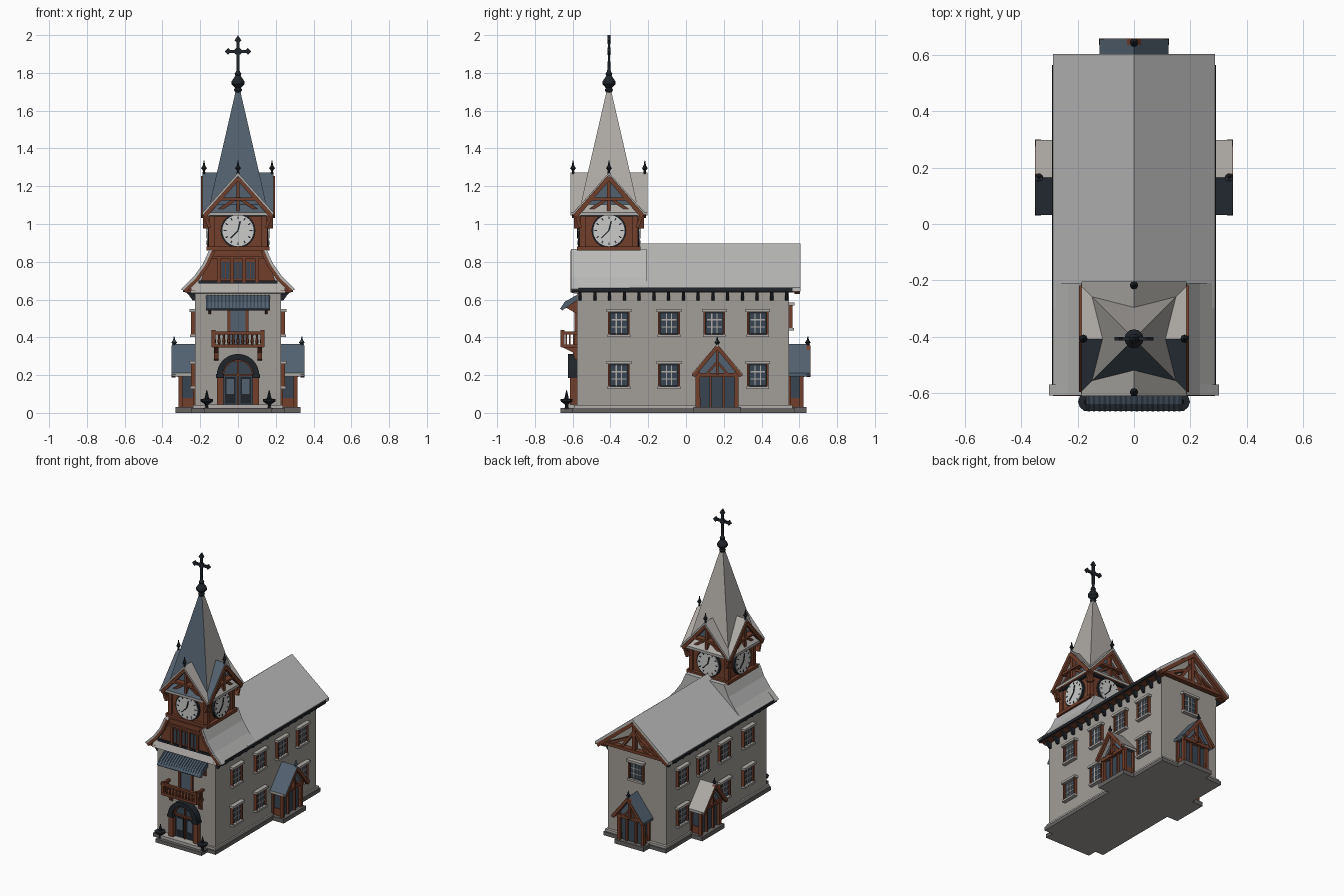
import bpy, bmesh, math
from mathutils import Matrix, Vector

if "Cube" in bpy.data.objects:
    bpy.data.objects.remove(bpy.data.objects["Cube"])

COL = {"plaster_grey": (.36, .34, .31), "roof_grey": (.49, .49, .485), "slate_blue": (.085, .12, .16),
       "timber_brown": (.17, .05, .025), "iron_black": (.014, .018, .023), "glass_blue": (.04, .06, .085),
       "weathered_grey": (.43, .41, .385), "clock_white": (.6, .6, .59), "stone_dark": (.13, .125, .12)}
MATS = {}
for n, c in COL.items():
    MATS[n] = bpy.data.materials.new(n)
    MATS[n].diffuse_color = (*c, 1)
NAMES = list(COL)
PL, RG, SL, TB, IR, GL, TR, CW, ST = NAMES

def T(x, y, z): return Matrix.Translation((x, y, z))
def R(deg, ax='Z'): return Matrix.Rotation(math.radians(deg), 4, ax)
FLIP = Matrix.Scale(-1, 4, (1, 0, 0))
ALONG_X = R(90)                      # local x -> world y, local -y -> world +x
def side(s): return (FLIP if s < 0 else Matrix()) @ R(90)
def mirror(half): return half + [(-x, z) for x, z in reversed(half) if x != 0]

class Part:
    """Collects solids in one mesh; self.m is the local frame (-y faces outward)."""
    def __init__(self): self.bm, self.m = bmesh.new(), Matrix()
    def prism(self, prof, y0, y1, mat):
        a, b = [[self.bm.verts.new(self.m @ Vector((x, y, z))) for x, z in prof] for y in (y0, y1)]
        n = len(prof)
        fs = [self.bm.faces.new(a), self.bm.faces.new(b[::-1])]
        fs += [self.bm.faces.new((a[i], b[i], b[(i + 1) % n], a[(i + 1) % n])) for i in range(n)]
        for f in fs: f.material_index = NAMES.index(mat)
    def box(self, x0, x1, y0, y1, z0, z1, mat):
        self.prism([(x0, z0), (x1, z0), (x1, z1), (x0, z1)], y0, y1, mat)
    def beam(self, p, q, w, y0, y1, mat):
        d = Vector((q[0] - p[0], q[1] - p[1])).normalized() * w / 2
        self.prism([(p[0] - d.y, p[1] + d.x), (q[0] - d.y, q[1] + d.x),
                    (q[0] + d.y, q[1] - d.x), (p[0] + d.y, p[1] - d.x)], y0, y1, mat)
    def gable_roof(self, hw, z0, z1, y0, y1, t, mat):
        self.prism([(-hw, z0), (0, z1), (hw, z0), (hw, z0 - t), (0, z1 - t), (-hw, z0 - t)], y0, y1, mat)
    def lathe(self, prof, at, mat, n=10, turn=0):
        """Turned shape from (radius, z) points."""
        rings = []
        for r, z in prof:
            rings.append([self.bm.verts.new(self.m @ Vector((at[0] + r * math.cos(a), at[1] + r * math.sin(a), z)))
                          for a in (2 * math.pi * i / n + math.radians(turn) for i in range(n))])
        fs = [self.bm.faces.new(rings[0]), self.bm.faces.new(rings[-1])]
        for a, b in zip(rings, rings[1:]):
            fs += [self.bm.faces.new((a[i], a[(i + 1) % n], b[(i + 1) % n], b[i])) for i in range(n)]
        for f in fs: f.material_index = NAMES.index(mat)
    def done(self, name, front_slate=False):
        bmesh.ops.recalc_face_normals(self.bm, faces=self.bm.faces)
        self.bm.normal_update()
        for f in self.bm.faces:
            if front_slate and f.normal.y < -.3 and f.normal.z > .05:   # front slopes are blue slate
                f.material_index = NAMES.index(SL)
            if f.normal.z < -.9 and f.calc_center_median().z < .001:    # pale underside
                f.material_index = NAMES.index(PL)
        me = bpy.data.meshes.new(name)
        self.bm.to_mesh(me)
        self.bm.free()
        for n in NAMES: me.materials.append(MATS[n])
        ob = bpy.data.objects.new(name, me)
        bpy.context.collection.objects.link(ob)

def finial(p, y, z, h):
    p.lathe([(.008, z), (.006, z + h * .35), (.015, z + h * .5), (.006, z + h * .7), (.002, z + h)], (0, y), IR, 8)

def disc(r, cz, n=32): return [(r * math.cos(2 * math.pi * i / n), cz + r * math.sin(2 * math.pi * i / n)) for i in range(n)]

# plinth, steps and walls with back gable
p = Part()
p.box(-.245, .245, -.60, .575, 0, .026, ST)
p.box(-.238, .238, -.592, .565, .026, .042, TR)
p.box(-.18, .18, -.665, -.59, 0, .025, ST)
p.box(-.16, .16, -.64, -.59, .02, .045, TR)
p.done("plinth")
p = Part()
p.prism(mirror([(.228, .03), (.228, .68), (0, .87)]), -.25, .545, PL)
p.box(-.228, .228, -.577, -.25, .03, .68, PL)
p.done("walls")

# main roof
p = Part()
p.gable_roof(.288, .665, .898, -.30, .605, .022, RG)
p.done("main_roof")

# eaves: dark gutters, brackets, back truss
p = Part()
for s in (1, -1):
    p.m = FLIP if s < 0 else Matrix()
    p.box(.275, .292, -.60, .565, .64, .66, IR)
    p.box(.225, .28, -.60, .59, .637, .648, TB)
    for i in range(15):
        y = -.56 + i * .078
        p.prism([(.228, .595), (.24, .595), (.272, .64), (.228, .64)], y - .008, y + .008, IR)
    p.beam((.275, .640), (0, .862), .028, .575, .603, TB)
    p.beam((.20, .665), (.05, .74), .018, .56, .585, TB)
    p.beam((.10, .665), (.0, .80), .018, .56, .585, TB)
p.m = Matrix()
p.box(-.25, .25, .555, .59, .65, .672, TB)
p.box(-.012, .012, .56, .588, .66, .85, TB)
p.done("eaves_and_back_truss")

# flared roof skirt under the tower
flare = [(.288, .662), (.235, .72), (.185, .79), (.15, .868)]
p = Part()
p.prism(mirror(flare), -.575, -.21, RG)
flare[0] = (.302, .655)
inner = [(x - .02, z - .012) for x, z in flare]
for s in (1, -1):
    p.m = FLIP if s < 0 else Matrix()
    p.prism(flare + inner[::-1], -.61, -.57, RG)
    for a, b in zip(inner, inner[1:]): p.beam(a, b, .018, -.612, -.59, TB)
p.m = ALONG_X
p.prism([(-.605, .635), (-.575, .70), (-.57, .70), (-.57, .63)], -.25, .25, TR)
p.done("tower_skirt_roof")

# front gable with three windows
p = Part()
p.prism(mirror([(.20, .69), (.17, .78), (.13, .862)]), -.588, -.57, TB)
p.box(-.21, .21, -.60, -.57, .685, .70, IR)
p.box(-.15, .15, -.602, -.57, .815, .83, TB)
for x in (-.066, 0, .066):
    p.box(x - .022, x + .022, -.592, -.585, .71, .80, GL)
    p.box(x - .003, x + .003, -.596, -.585, .71, .80, TB)
for x in (-.10, -.033, .033, .10): p.box(x - .008, x + .008, -.603, -.585, .69, .82, TB)
p.done("front_gable")

# tower body and dormer gables, repeated on four faces
CY, H = -.408, .155
p = Part()
p.box(-.145, .145, CY - .145, CY + .145, .85, 1.10, TB)
for k in range(4):
    p.m = T(0, CY, 0) @ R(90 * k)
    p.box(H - .03, H, -H, -H + .03, .86, 1.09, TB)
    p.box(-.165, .165, -.168, -.14, .86, .882, TB)
    p.box(-.165, .165, -.168, -.14, 1.052, 1.072, TB)
    p.box(-H, H, -.162, -.14, 1.04, 1.052, IR)
    p.prism([(-.15, 1.06), (.15, 1.06), (0, 1.235)], -.15, -.10, SL)
    for s in (-1, 1):
        p.beam((s * .18, 1.04), (0, 1.245), .024, -.195, -.17, TB)
        p.beam((s * .12, 1.06), (0, 1.14), .016, -.172, -.145, TB)
        p.beam((s * .15, .98), (s * .175, 1.05), .016, -.185, -.15, TB)
    p.box(-.009, .009, -.18, -.145, 1.06, 1.24, TB)
    p.box(-.09, .09, -.19, -.145, 1.125, 1.14, TB)
p.done("tower_body")

# clocks
p = Part()
for k in range(4):
    base = T(0, CY, 0) @ R(90 * k)
    p.m = base
    p.prism(disc(.092, .965), -.160, -.14, IR)
    p.prism(disc(.083, .965), -.164, -.14, CW)
    p.beam((0, .965), (.012, 1.015), .008, -.168, -.16, IR)
    p.beam((0, .965), (-.04, .925), .007, -.168, -.16, IR)
    for i in range(12):
        p.m = base @ T(0, 0, .965) @ R(30 * i, 'Y')
        p.box(-.003, .003, -.166, -.16, .062, .076, IR)
p.done("clock_faces")

# crossed dormer roofs with finials
p = Part()
for k in range(2):
    p.m = T(0, CY, 0) @ R(90 * k)
    e = .203 if k == 0 else .187
    p.gable_roof(.187, 1.062, 1.272, -e, e, .018, TR)
p.done("dormer_roofs", True)
p = Part()
for k in range(4):
    p.m = T(0, CY, 0) @ R(90 * k)
    finial(p, -.19 if k % 2 == 0 else -.18, 1.255, .08)
p.done("dormer_finials")

# spire, finial and cross
p = Part()
p.lathe([(.225, 1.06), (.165, 1.25), (.012, 1.72)], (0, CY), TR, 4, 45)
p.done("spire", True)
p = Part()
p.lathe([(.012, 1.69), (.022, 1.71), (.016, 1.72), (.034, 1.74), (.034, 1.755), (.014, 1.785),
         (.018, 1.795), (.009, 1.81), (.008, 1.86)], (0, CY), IR, 12)
p.box(-.009, .009, CY - .006, CY + .006, 1.83, 1.99, IR)
p.box(-.06, .06, CY - .006, CY + .006, 1.905, 1.922, IR)
for c in ((-.052, 1.914), (.052, 1.914), (0, 1.972)):
    p.prism([(c[0] + dx, c[1] + dz) for dx, dz in ((-.018, 0), (0, .028 if c[0] == 0 else .018), (.018, 0), (0, -.018))],
            CY - .007, CY + .007, IR)
p.prism(disc(.02, 1.914, 12), CY - .007, CY + .007, IR)
p.done("spire_cross")

# wall windows on both sides and the back
def window(p, z0):
    p.box(-.052, .052, -.008, .01, z0, z0 + .12, IR)
    p.box(-.042, .042, -.012, .01, z0 + .008, z0 + .112, GL)
    for x in (-.014, .014): p.box(x - .003, x + .003, -.016, 0, z0, z0 + .115, TR)
    for z in (.04, .078): p.box(-.042, .042, -.016, 0, z0 + z - .003, z0 + z + .003, TR)
    for x in (-.052, .052): p.box(x - .005, x + .005, -.02, 0, z0 - .005, z0 + .12, TB)
    p.box(-.066, .066, -.03, .01, z0 + .118, z0 + .134, TR)
    p.box(-.06, .06, -.026, .01, z0 - .014, z0, TR)
p = Part()
for s in (1, -1):
    for y in (-.355, -.09, .15, .38):
        p.m = side(s) @ T(y, -.228, 0)
        window(p, .415)
        if y != .15: window(p, .14)
p.m = R(180) @ T(0, -.545, 0)
window(p, .45)
p.done("wall_windows")

# gabled porches on both sides and the back
def porch(p, hw, d, roof):
    p.box(-hw - .01, hw + .01, -d + .02, .02, 0, .03, ST)
    p.box(-hw + .02, hw - .02, -d + .055, .02, .03, .21, GL)
    p.prism([(-hw, .20), (hw, .20), (0, .335)], -d + .045, .02, SL)
    p.gable_roof(hw + .018, .21, .365, -d, .02, .018, roof)
    for s in (-1, 1):
        p.box(s * (hw - .012) - .011, s * (hw - .012) + .011, -d + .035, -d + .057, .02, .22, TB)
        p.box(s * (hw - .012) - .011, s * (hw - .012) + .011, -.01, .02, .02, .22, TB)
        p.box(s * .035 - .006, s * .035 + .006, -d + .04, -d + .06, .02, .20, TB)
        p.box(s * (hw - .02) - .006, s * (hw - .02) + .006, -d + .04, .02, .03, .08, TB)
        p.beam((s * (hw + .012), .195), (0, .35), .02, -d - .002, -d + .02, TB)
        p.beam((s * .06, .20), (0, .27), .012, -d + .03, -d + .05, TB)
    p.box(-hw, hw, -d + .03, -d + .06, .19, .21, TB)
    p.box(-.007, .007, -d + .02, -d + .045, .20, .345, TB)
    finial(p, -d + .012, .34, .065)
p = Part()
for s in (1, -1):
    p.m = side(s) @ T(.165, -.228, 0)
    porch(p, .115, .122, TR)
p.done("side_porches", True)
p = Part()
p.m = R(180) @ T(0, -.545, 0)
porch(p, .105, .112, SL)
p.done("back_porch")

# arched front door
def arch(r, n=16): return [(r * math.cos(math.pi * i / n), .20 + r * math.sin(math.pi * i / n)) for i in range(n + 1)]
p = Part()
p.prism(arch(.08) + [(-.08, .04), (.08, .04)], -.585, -.56, GL)
p.prism(arch(.112) + arch(.08)[::-1], -.625, -.57, IR)
p.prism(arch(.088) + arch(.074)[::-1], -.612, -.57, TB)
for s in (-1, 1):
    p.box(s * .095 - .017, s * .095 + .017, -.615, -.57, .04, .195, TB)
    p.box(s * .095 - .022, s * .095 + .022, -.625, -.57, .185, .205, IR)
    p.box(s * .04 - .028, s * .04 + .028, -.591, -.58, .05, .19, IR)
    p.box(s * .04 - .02, s * .04 + .02, -.595, -.58, .10, .18, SL)
p.box(-.08, .08, -.60, -.58, .195, .205, TB)
p.box(-.004, .004, -.60, -.58, .04, .275, TB)
p.done("front_door")

# balcony, its door and the slate canopy
p = Part()
p.box(-.135, .135, -.66, -.57, .345, .362, TB)
p.box(-.14, .14, -.665, -.645, .415, .43, TB)
for i in range(11):
    p.lathe([(.005, .36), (.009, .38), (.005, .40), (.007, .418)], (-.125 + i * .025, -.653), TB, 6)
for s in (-1, 1):
    p.box(s * .132 - .008, s * .132 + .008, -.66, -.57, .415, .43, TB)
    p.box(s * .13 - .01, s * .13 + .01, -.664, -.644, .35, .438, TB)
    for y in (-.595, -.615, -.635): p.box(s * .13 - .004, s * .13 + .004, y - .004, y + .004, .36, .42, TB)
    p.m = T(s * .115, 0, 0) @ ALONG_X
    p.prism([(-.65, .345), (-.57, .345), (-.57, .275), (-.59, .285), (-.60, .32)], -.011, .011, TB)
    p.m = Matrix()
    p.box(s * .048 - .008, s * .048 + .008, -.59, -.57, .36, .56, TB)
p.box(-.042, .042, -.583, -.57, .36, .55, SL)
p.done("balcony")
p = Part()
p.m = ALONG_X
p.prism([(-.665, .552), (-.64, .585), (-.575, .622), (-.57, .60), (-.655, .543)], -.17, .17, SL)
for i in range(18):
    x = -.162 + i * .019
    p.prism([(-.667, .55), (-.642, .588), (-.575, .626), (-.575, .60)], x - .004, x + .004, GL)
for x in (-.15, .15): p.prism([(-.64, .56), (-.57, .60), (-.57, .52)], x - .007, x + .007, TB)
p.done("front_canopy")

# bowl lamps beside the steps
p = Part()
for s in (-1, 1):
    p.lathe([(.022, .02), (.008, .03), (.01, .045), (.032, .06), (.034, .072), (.012, .076), (.008, .095), (.002, .12)],
            (s * .165, -.632), IR, 10)
p.done("bowl_lamps")

for m in bpy.data.materials:
    if m.users and not m.is_grease_pencil:
        m.use_nodes = True
        m.node_tree.nodes["Principled BSDF"].inputs["Base Color"].default_value = m.diffuse_color
